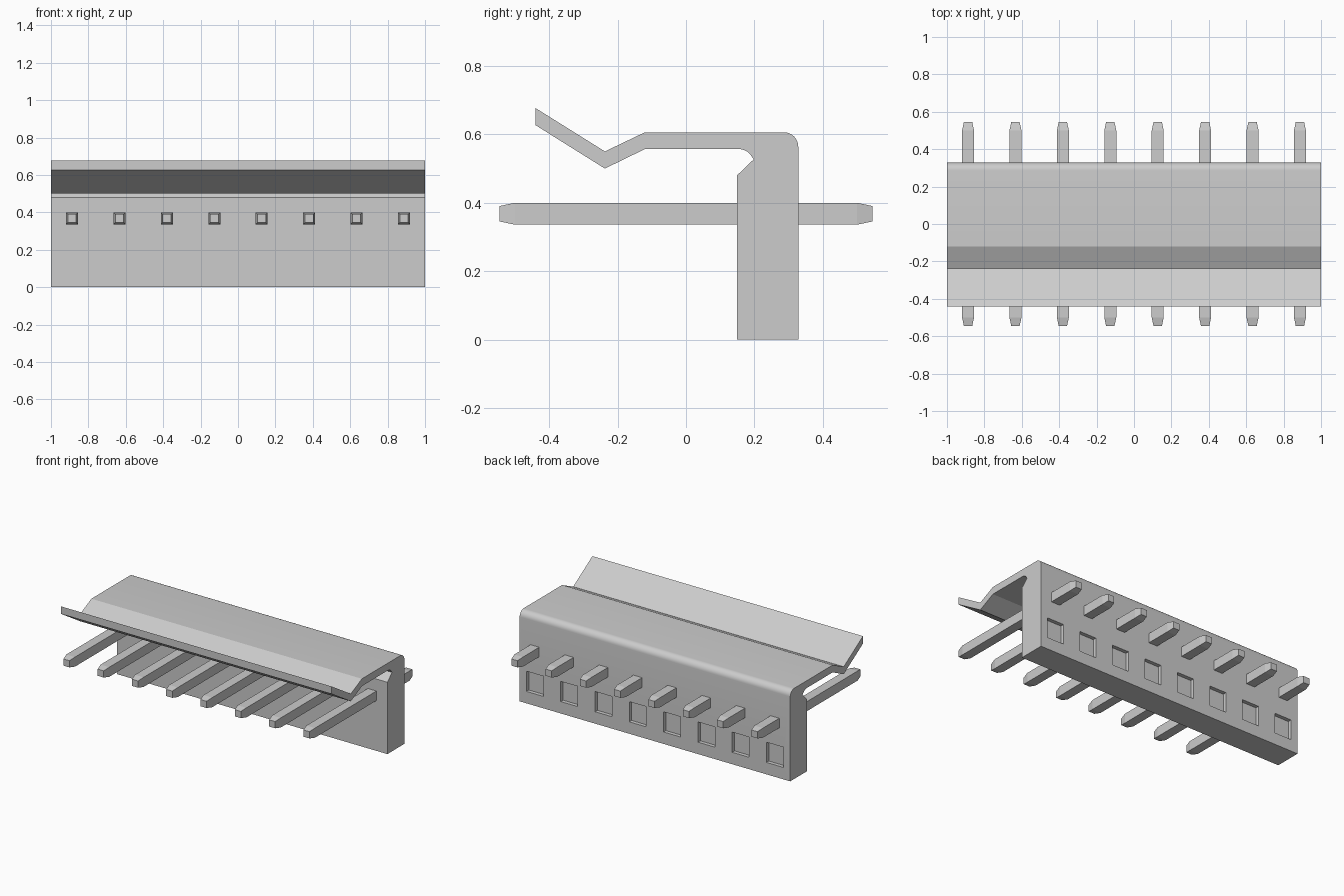
import bpy, bmesh, math
from mathutils import Matrix

if "Cube" in bpy.data.objects:
    bpy.data.objects.remove(bpy.data.objects["Cube"], do_unlink=True)

PIN_XS = [(i - 3.5) * 0.2535 for i in range(8)]
PIN_Z = 0.368

grey = bpy.data.materials.new("light_grey")
grey.use_nodes = True
grey.diffuse_color = (0.604, 0.604, 0.604, 1)
grey.node_tree.nodes["Principled BSDF"].inputs["Base Color"].default_value = grey.diffuse_color


def make_object(name, bm):
    bmesh.ops.recalc_face_normals(bm, faces=bm.faces)
    mesh = bpy.data.meshes.new(name)
    bm.to_mesh(mesh)
    bm.free()
    mesh.materials.append(grey)
    obj = bpy.data.objects.new(name, mesh)
    bpy.context.collection.objects.link(obj)
    return obj


def arc(cy, cz, radius, start, end, steps=8):
    angles = [math.radians(start + (end - start) * i / steps) for i in range(steps + 1)]
    return [(cy + radius * math.cos(a), cz + radius * math.sin(a)) for a in angles]


def add_box(bm, centre, size):
    matrix = Matrix.Translation(centre) @ Matrix.Diagonal((*size, 1))
    return bmesh.ops.create_cube(bm, size=1, matrix=matrix)["verts"]


# Housing: upright wall with a bent locking lip, extruded along x
profile = [(-0.44, 0.677), (-0.237, 0.55), (-0.12, 0.606)]
profile += arc(0.286, 0.564, 0.042, 90, 0)
profile += [(0.328, 0), (0.149, 0), (0.149, 0.48), (0.198, 0.527)]
profile += arc(0.154, 0.513, 0.044, 25, 90)
profile += [(-0.12, 0.557), (-0.237, 0.5), (-0.44, 0.627)]
bm = bmesh.new()
face = bm.faces.new([bm.verts.new((-1, y, z)) for y, z in profile])
side = bmesh.ops.extrude_face_region(bm, geom=[face])["geom"]
bmesh.ops.translate(bm, vec=(2, 0, 0), verts=[g for g in side if isinstance(g, bmesh.types.BMVert)])
housing = make_object("housing", bm)

# Shallow square pockets in the back of the wall
bm = bmesh.new()
for x in PIN_XS:
    add_box(bm, (x, 0.328, 0.147), (0.125, 0.05, 0.135))
cutter = make_object("pocket_cutter", bm)
cutter.hide_render = True
cut = housing.modifiers.new("pockets", "BOOLEAN")
cut.operation = "DIFFERENCE"
cut.solver = "EXACT"
cut.object = cutter
bpy.context.view_layer.objects.active = housing
housing.select_set(True)
bpy.ops.object.modifier_apply(modifier=cut.name)
bpy.data.objects.remove(cutter, do_unlink=True)
bpy.ops.object.shade_smooth_by_angle(angle=math.radians(20))

# Square pins with tapered tips, running through the wall
for number, x in enumerate(PIN_XS, 1):
    bm = bmesh.new()
    add_box(bm, (0, 0, 0), (0.064, 1, 0.064))
    for direction in (-1, 1):
        end = max(bm.faces, key=lambda f: f.calc_center_median().y * direction)
        tip = bmesh.ops.extrude_discrete_faces(bm, faces=[end])["faces"][0]
        for v in tip.verts:
            v.co.x *= 0.7
            v.co.z *= 0.7
            v.co.y = direction * 0.545
    bmesh.ops.remove_doubles(bm, verts=bm.verts, dist=0.0001)
    pin = make_object(f"pin_{number}", bm)
    pin.location = (x, 0, PIN_Z)
